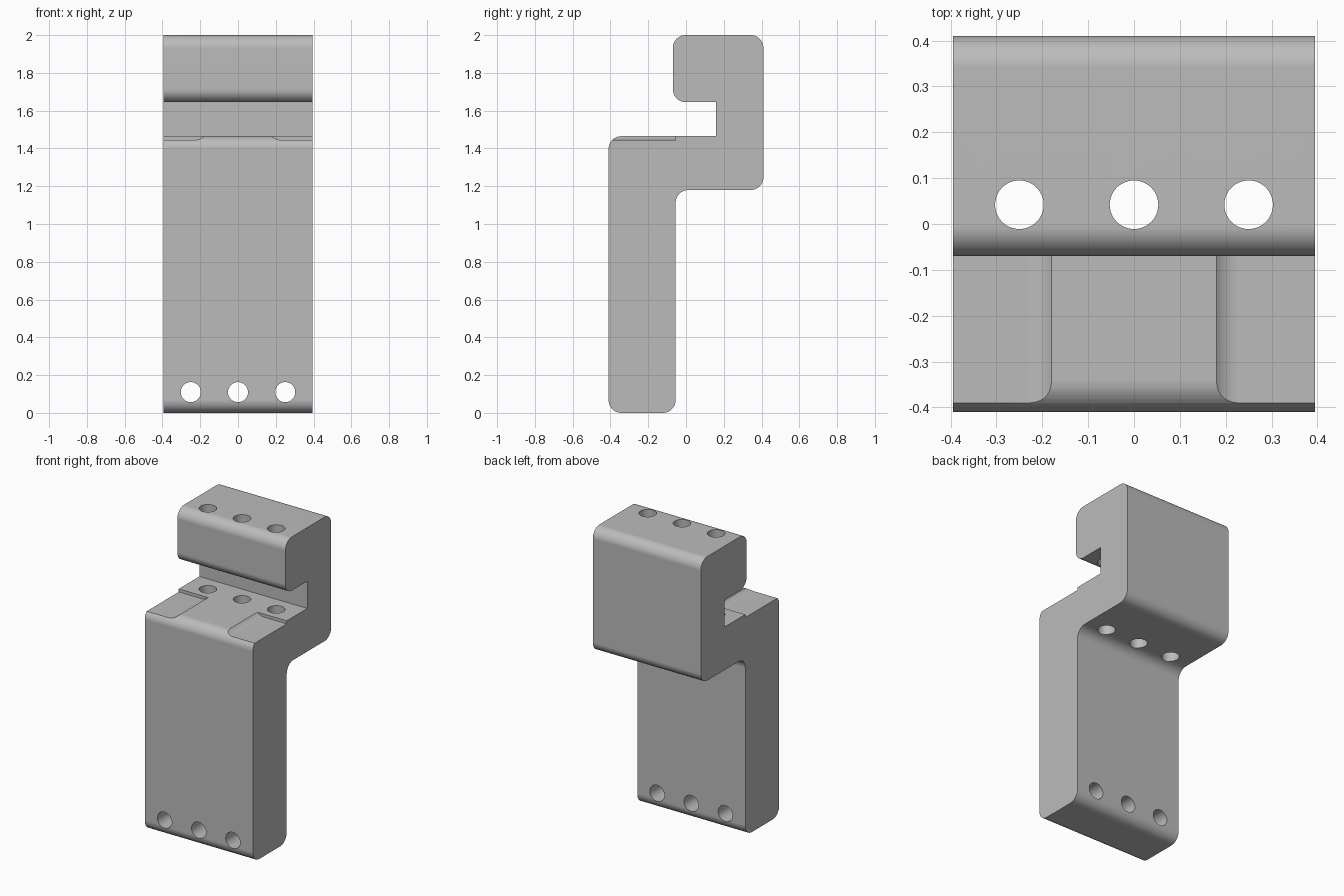
import bpy, bmesh
from math import sin, cos, pi
from mathutils import Vector

if "Cube" in bpy.data.objects:
    bpy.data.objects.remove(bpy.data.objects["Cube"], do_unlink=True)

HALF_WIDTH = 0.395
ROUND = 0.068


def filleted(corners, steps=10):
    """Outline from square corners (u, v, radius), rounding each one."""
    out = []
    for i, (u, v, r) in enumerate(corners):
        p = Vector((u, v))
        if r == 0:
            out.append(p)
            continue
        a = (Vector(corners[i - 1][:2]) - p).normalized()
        b = (Vector(corners[(i + 1) % len(corners)][:2]) - p).normalized()
        for k in range(steps + 1):
            t = pi / 2 * k / steps
            out.append(p + r * (a + b) - r * (b * cos(t) + a * sin(t)))
    return out


def prism(bm, points, travel):
    """Closed solid made by sweeping a flat outline along a vector."""
    face = bm.faces.new([bm.verts.new(p) for p in points])
    swept = bmesh.ops.extrude_face_region(bm, geom=[face], use_keep_orig=True)
    verts = [g for g in swept["geom"] if isinstance(g, bmesh.types.BMVert)]
    bmesh.ops.translate(bm, verts=verts, vec=travel)


def circle(radius, steps=48):
    return [(radius * cos(2 * pi * k / steps), radius * sin(2 * pi * k / steps))
            for k in range(steps)]


def make_object(name, bm):
    bmesh.ops.recalc_face_normals(bm, faces=bm.faces)
    mesh = bpy.data.meshes.new(name)
    bm.to_mesh(mesh)
    bm.free()
    obj = bpy.data.objects.new(name, mesh)
    bpy.context.scene.collection.objects.link(obj)
    return obj


# Side profile of the stepped hook bracket (y, z, corner radius)
R = ROUND
profile = filleted([
    (-0.41, 0, R), (-0.055, 0, R), (-0.055, 1.18, R), (0.41, 1.18, R),
    (0.41, 2, R), (-0.07, 2, R), (-0.07, 1.645, R),
    (0.16, 1.645, 0), (0.16, 1.465, 0), (-0.41, 1.465, R),
])
bm = bmesh.new()
prism(bm, [(-HALF_WIDTH, y, z) for y, z in profile], (2 * HALF_WIDTH, 0, 0))
bracket = make_object("bracket_body", bm)

# Cutters: two rows of bolt holes and two shallow ledge pockets
bm = bmesh.new()
for x in (-0.25, 0, 0.25):
    hole = circle(0.053)
    prism(bm, [(x + u, 0.042 + v, 1) for u, v in hole], (0, 0, 1.2))
    prism(bm, [(x + u, -0.6, 0.11 + v) for u, v in hole], (0, 0.8, 0))

floor, sweep = 1.445, 0.0725
pocket = [(0.5, floor)]
for k in range(9):
    t = 0.761 * k / 8
    pocket.append((0.23 - sweep * sin(t), floor + sweep * (1 - cos(t))))
pocket += [(0.18, 1.55), (0.5, 1.55)]
for side in (-1, 1):
    prism(bm, [(side * x, -0.6, z) for x, z in pocket], (0, 0.545, 0))
cutter = make_object("hole_and_pocket_cutter", bm)
cutter.hide_render = True

# Cut, then bake the result into the body
cut = bracket.modifiers.new("cut", "BOOLEAN")
cut.operation = "DIFFERENCE"
cut.solver = "EXACT"
cut.object = cutter
bpy.context.view_layer.update()
graph = bpy.context.evaluated_depsgraph_get()
result = bpy.data.meshes.new_from_object(bracket.evaluated_get(graph))
bracket.modifiers.clear()
bracket.data = result
bpy.data.objects.remove(cutter, do_unlink=True)

# Plain grey finish
grey = bpy.data.materials.new("plain_grey")
grey.use_nodes = True
grey.diffuse_color = (0.5, 0.5, 0.5, 1)
grey.node_tree.nodes["Principled BSDF"].inputs["Base Color"].default_value = (0.5, 0.5, 0.5, 1)
result.materials.clear()
result.materials.append(grey)

# Smooth the fillets and holes, keep flats flat and edges crisp
for obj in bpy.context.selected_objects:
    obj.select_set(False)
bracket.select_set(True)
bpy.context.view_layer.objects.active = bracket
bpy.ops.object.shade_smooth_by_angle(angle=pi / 6)
weighted = bracket.modifiers.new("flat_normals", "WEIGHTED_NORMAL")
weighted.keep_sharp = True
